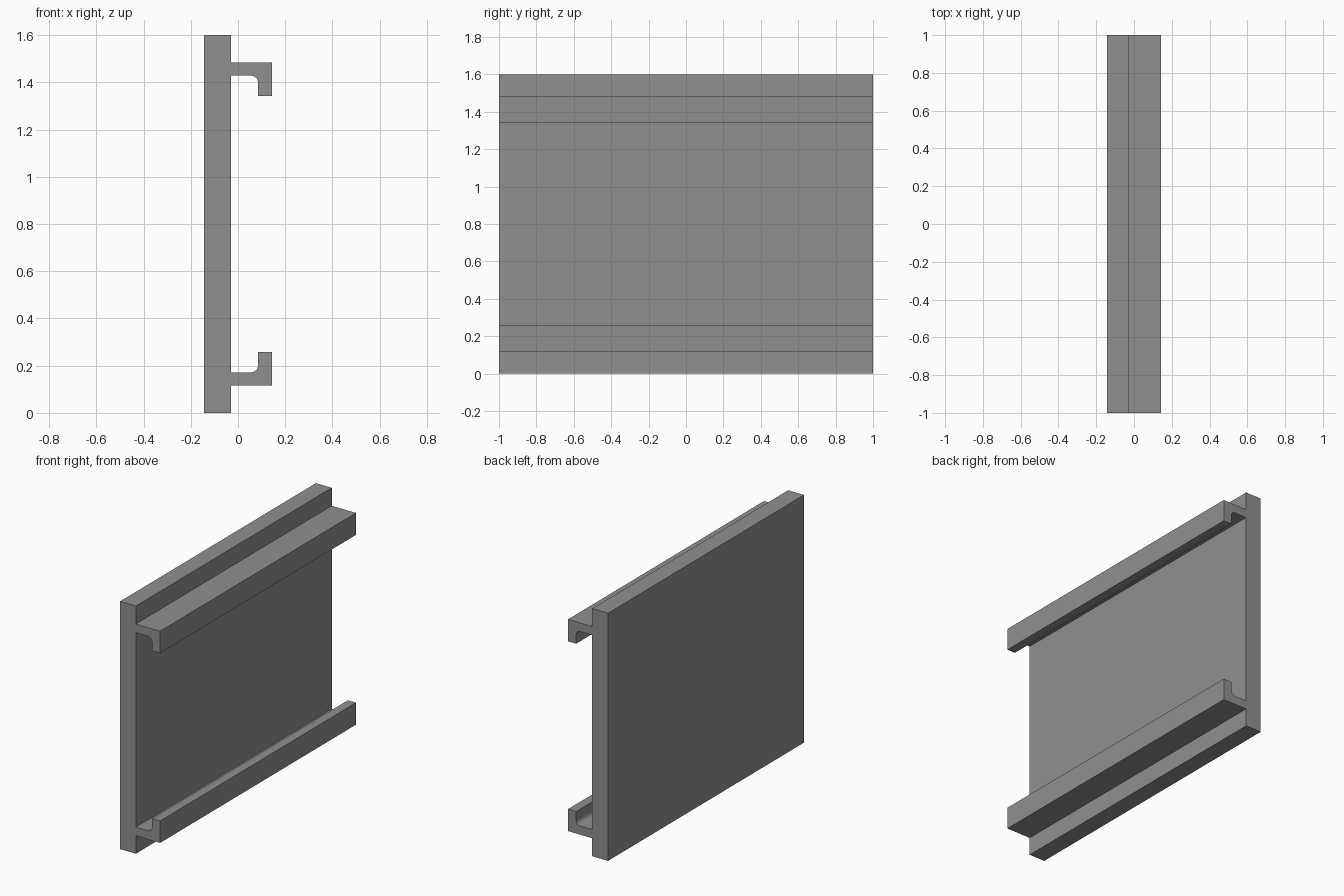
import bpy, bmesh, math

if "Cube" in bpy.data.objects:
    bpy.data.objects.remove(bpy.data.objects["Cube"])

HEIGHT, HALF_LEN = 1.6, 1.0
BACK, FACE = -0.143, -0.03       # panel thickness in x
LIP_IN, LIP_OUT = 0.085, 0.143   # hook lip in x
Z0, Z1, Z2 = 0.116, 0.172, 0.258  # lower rail: underside, channel floor, lip top
R = 0.03                         # fillet inside the channel

# Lower hook outline, from the panel face round to the panel face again
hook = [(FACE, Z0), (LIP_OUT, Z0), (LIP_OUT, Z2), (LIP_IN, Z2)]
for i in range(9):
    a = -math.pi / 2 * i / 8
    hook.append((LIP_IN - R + R * math.cos(a), Z1 + R + R * math.sin(a)))
hook.append((FACE, Z1))

# Full section: panel with the hook and its mirror image
upper = [(x, HEIGHT - z) for x, z in reversed(hook)]
section = [(BACK, 0), (FACE, 0)] + hook + upper + [(FACE, HEIGHT), (BACK, HEIGHT)]

# Extrude the section along y
bm = bmesh.new()
end = bm.faces.new([bm.verts.new((x, -HALF_LEN, z)) for x, z in section])
new = bmesh.ops.extrude_face_region(bm, geom=[end])["geom"]
bmesh.ops.translate(bm, vec=(0, 2 * HALF_LEN, 0),
                    verts=[v for v in new if isinstance(v, bmesh.types.BMVert)])
bmesh.ops.recalc_face_normals(bm, faces=bm.faces)
mesh = bpy.data.meshes.new("railed_panel")
bm.to_mesh(mesh)
bm.free()

panel = bpy.data.objects.new("railed_panel", mesh)
bpy.context.collection.objects.link(panel)
grey = bpy.data.materials.new("grey")
grey.diffuse_color = (0.28, 0.28, 0.28, 1)
grey.use_nodes = True
grey.node_tree.nodes["Principled BSDF"].inputs["Base Color"].default_value = grey.diffuse_color
mesh.materials.append(grey)

# Smooth the fillets, keep the edges sharp
bpy.context.view_layer.objects.active = panel
panel.select_set(True)
bpy.ops.object.shade_smooth_by_angle(angle=math.radians(30))
